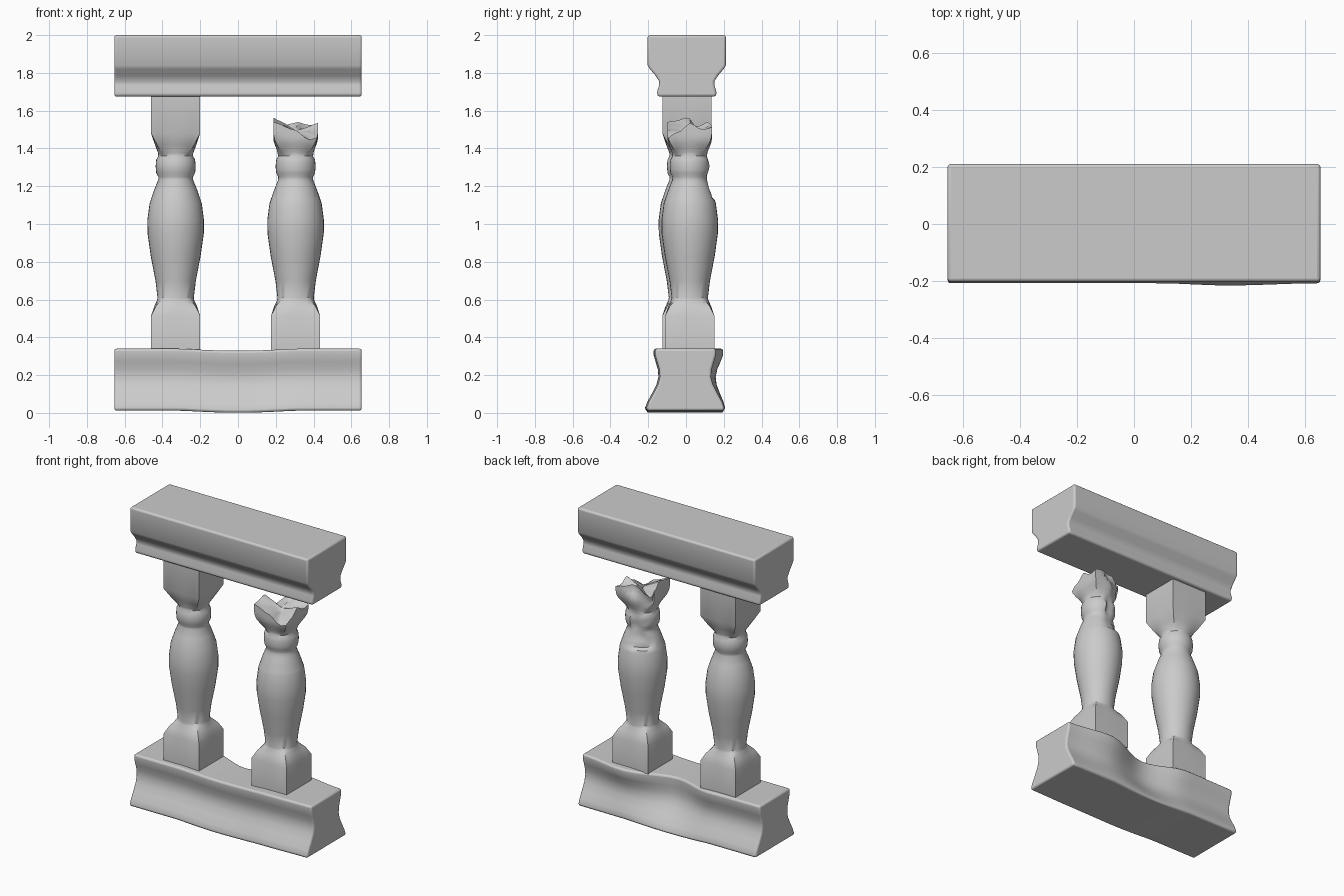
import bpy, bmesh, math
from mathutils import Vector, noise

if "Cube" in bpy.data.objects:
    bpy.data.objects.remove(bpy.data.objects["Cube"])

N = 32  # points around a baluster

# baluster profile: height, half width, squareness
PROFILE = [
    (.33, .13, 1), (.515, .13, 1), (.565, .113, .75), (.595, .099, .3),
    (.61, .096, 0), (.70, .107, 0), (.83, .132, 0), (.95, .149, 0),
    (1.02, .15, 0), (1.11, .138, 0), (1.18, .114, 0), (1.235, .092, 0),
    (1.25, .092, 0), (1.27, .103, 0), (1.305, .106, 0), (1.34, .103, 0),
    (1.36, .092, 0), (1.375, .093, .2), (1.42, .11, .65), (1.48, .13, 1),
    (1.685, .13, 1)]


def lerp_table(table, x):
    """Linear lookup; returns the values that follow the key."""
    for a, b in zip(table, table[1:]):
        if x <= b[0]:
            t = max(0, (x - a[0]) / (b[0] - a[0]))
            return [p + (q - p) * t for p, q in zip(a[1:], b[1:])]
    return list(table[-1][1:])


def smooth_table(table, x):
    """Lookup with eased steps between the keys."""
    for a, b in zip(table, table[1:]):
        if x <= b[0]:
            t = max(0, (x - a[0]) / (b[0] - a[0]))
            return a[1] + (b[1] - a[1]) * t * t * (3 - 2 * t)
    return table[-1][1]


def loft(name, rings, angle, bevel=0):
    """Join closed rings of points into a capped solid."""
    bm = bmesh.new()
    rows = [[bm.verts.new(p) for p in ring] for ring in rings]
    for a, b in zip(rows, rows[1:]):
        for i in range(len(a)):
            j = (i + 1) % len(a)
            bm.faces.new((a[i], a[j], b[j], b[i]))
    bm.faces.new(rows[0][::-1])
    bm.faces.new(rows[-1])
    bmesh.ops.recalc_face_normals(bm, faces=bm.faces)
    me = bpy.data.meshes.new(name)
    bm.to_mesh(me)
    bm.free()
    ob = bpy.data.objects.new(name, me)
    bpy.context.collection.objects.link(ob)
    bpy.ops.object.select_all(action='DESELECT')
    ob.select_set(True)
    bpy.context.view_layer.objects.active = ob
    if bevel:
        m = ob.modifiers.new("rounded_edges", 'BEVEL')
        m.width, m.segments = bevel, 3
        m.limit_method, m.angle_limit = 'ANGLE', math.radians(60)
    bpy.ops.object.shade_smooth_by_angle(angle=math.radians(angle))
    return ob


def section_point(z, ang, cap=1):
    """Point of the baluster surface around its own axis."""
    h, q = lerp_table(PROFILE, z)
    h = min(h, cap)
    c, s = math.cos(ang), math.sin(ang)
    r = h * (1 - q) + q * h / max(abs(c), abs(s))
    return Vector((r * c, r * s, z))


angles = [2 * math.pi * i / N for i in range(N)]

# whole baluster
centre = Vector((-.33, .005, 0))
loft("whole_baluster",
     [[centre + section_point(p[0], a) for a in angles] for p in PROFILE], 40)

# broken baluster: jagged rim height by angle, and a chipped back
RIM = [(0, 1.535), (30, 1.50), (60, 1.525), (90, 1.54), (110, 1.53),
       (138, 1.47), (165, 1.52), (185, 1.565), (215, 1.545), (265, 1.50),
       (305, 1.445), (335, 1.49), (360, 1.535)]
centre = Vector((.305, .02, 0))
chip_dir = Vector((math.cos(math.radians(110)), math.sin(math.radians(110)), 0))


def broken_point(z, ang):
    p = section_point(z, ang, .118 if z > 1.37 else 1)
    if z > 1.13:
        limit = .092 + .03 * noise.noise(p * 13)
        over = p.dot(chip_dir) - limit
        if over > 0:
            p -= chip_dir * over
    return centre + p


levels = [p[0] for p in PROFILE if p[0] < 1.11]
levels += [1.11, 1.128] + [1.14 + .0183 * i for i in range(13)]
rings = [[broken_point(z, a) for a in angles] for z in levels]
for k in range(1, 8):
    rings.append([broken_point(1.36 + (smooth_table(RIM, math.degrees(a)) - 1.36) * k / 7, a)
                  for a in angles])
# rough hollow break surface
rim = rings[-1]
heart = centre + Vector((0, .01, 1.49))
for f in (.8, .55, .3, .1):
    ring = []
    for p in rim:
        v = heart.lerp(p, f)
        v.z += .03 * noise.noise(v * 14) * (1 - f)
        ring.append(v)
    rings.append(ring)
loft("broken_baluster", rings, 40)

# top rail: mirrored moulding swept along x
HALF_TOP = [(.155, 1.675), (.157, 1.70), (.146, 1.735), (.146, 1.755),
            (.165, 1.785), (.195, 1.82), (.207, 1.84), (.207, 2.0)]
outline = HALF_TOP + [(-y, z) for y, z in reversed(HALF_TOP)]
xs = [-.655 + 1.31 * i / 24 for i in range(25)]
loft("top_rail", [[Vector((x, y + .004, z)) for y, z in outline] for x in xs], 40, .012)

# base rail: worn, wavy back edge and a slightly sagging middle
HALF_BASE = [(.205, .012), (.205, .03), (.193, .06), (.168, .105), (.145, .15),
             (.135, .19), (.138, .23), (.15, .27), (.16, .305), (.16, .34)]
outline = HALF_BASE + [(-y, z) for y, z in reversed(HALF_BASE)]
BACK = [(-.655, 0), (-.28, .005), (0, -.07), (.34, .04), (.655, 0)]
FRONT = [(-.655, 0), (.08, 0), (.33, -.008), (.655, 0)]
rings = []
for x in xs:
    sag = .011 * max(0, math.cos(x * math.pi / .6)) if abs(x) < .3 else 0
    ring = []
    for y, z in outline:
        if y > 0:
            dy = smooth_table(BACK, x) * min(1, z / .3)
        else:
            dy = smooth_table(FRONT, x)
        ring.append(Vector((x, y + dy - .003, z - sag)))
    rings.append(ring)
loft("base_rail", rings, 40, .012)
